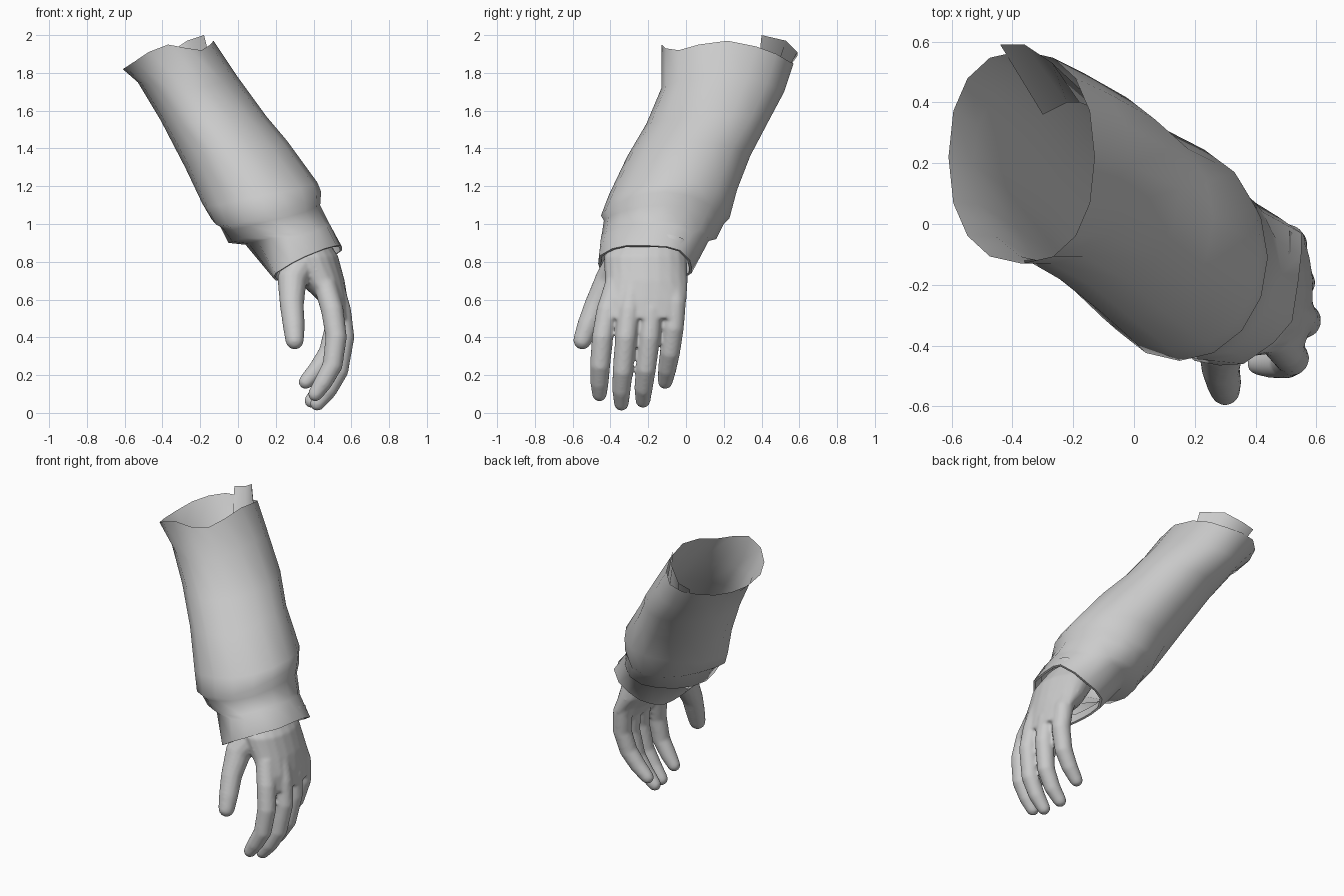
import bpy, math
from mathutils import Vector

cube = bpy.data.objects.get("Cube")
if cube:
    bpy.data.objects.remove(cube, do_unlink=True)

grey = bpy.data.materials.new("plain grey")
grey.use_nodes = True
COLOUR = (0.6, 0.6, 0.6, 1)
grey.diffuse_color = COLOUR
grey.node_tree.nodes["Principled BSDF"].inputs["Base Color"].default_value = COLOUR


def loft(name, rings, closed=True, caps=False):
    """Skin a list of equal-length point rings."""
    n = len(rings[0])
    verts = [p for ring in rings for p in ring]
    faces = []
    for r in range(len(rings) - 1):
        for i in range(n if closed else n - 1):
            j = (i + 1) % n
            faces.append((r * n + i, r * n + n + i, r * n + n + j, r * n + j))
    if caps:
        faces.append(tuple(range(n)))
        faces.append(tuple(reversed(range(len(verts) - n, len(verts)))))
    mesh = bpy.data.meshes.new(name)
    mesh.from_pydata(verts, [], faces)
    mesh.materials.append(grey)
    obj = bpy.data.objects.new(name, mesh)
    bpy.context.collection.objects.link(obj)
    return obj


def select(*objs):
    bpy.ops.object.select_all(action='DESELECT')
    for o in objs:
        o.select_set(True)
    bpy.context.view_layer.objects.active = objs[0]


def smooth(obj, angle):
    select(obj)
    bpy.ops.object.shade_smooth_by_angle(angle=math.radians(angle))


SIDES = 16


def cloth_ring(left, right, front, back, power=1.0, sag=0.0):
    """Oval through four extremes, each (position, height); power < 1 squares it,
    sag lowers the front left."""
    cx, cy = (left[0] + right[0]) / 2, (front[0] + back[0]) / 2
    rx, ry = (right[0] - left[0]) / 2, (back[0] - front[0]) / 2
    ring = []
    for i in range(SIDES):
        a = math.tau * i / SIDES
        c, s = math.cos(a), math.sin(a)
        z = c * c * (right if c > 0 else left)[1] + s * s * (back if s > 0 else front)[1]
        z -= sag * max(0, math.cos(a - math.radians(225))) ** 4
        ring.append(Vector((cx + rx * math.copysign(abs(c) ** power, c),
                            cy + ry * math.copysign(abs(s) ** power, s), z)))
    return ring


# Ragged upper rim, heights listed anticlockwise from the left side
rim = cloth_ring((-.61, 1.82), (-.13, 1.97), (-.13, 1.95), (.57, 1.85), power=.87)
for p, z in zip(rim, (1.97, 1.94, 1.9, 1.86, 1.85, 1.85, 1.84, 1.83,
                      1.82, 1.83, 1.86, 1.91, 1.95, 1.93, 1.92, 1.95)):
    p.z = z

# Cuff opening, anticlockwise from the left side
opening = [Vector(p) for p in (
    (.54, -.19, .885), (.55, -.1, .88), (.55, -.03, .86), (.48, .02, .81),
    (.4, .03, .77), (.32, .03, .74), (.25, 0, .72), (.21, -.07, .7),
    (.2, -.16, .7), (.19, -.25, .71), (.19, -.36, .72), (.2, -.45, .74),
    (.28, -.465, .79), (.36, -.46, .83), (.46, -.39, .87), (.52, -.32, .885))]
middle = Vector((.37, -.21, .79))
inner = [p.lerp(middle, .06) for p in opening]
deep = [p + Vector((-.03, .02, .07)) for p in inner]

# Sleeve: wide upper part, stepped drooping hem, then the cuff turned in at the wrist
sleeve = loft("sleeve", [
    rim,
    cloth_ring((-.53, 1.75), (-.01, 1.79), (-.13, 1.72), (.52, 1.7), power=.95),
    cloth_ring((-.41, 1.55), (.15, 1.57), (-.21, 1.53), (.44, 1.55)),
    cloth_ring((-.28, 1.3), (.26, 1.44), (-.31, 1.36), (.34, 1.36)),
    cloth_ring((-.19, 1.12), (.42, 1.22), (-.41, 1.16), (.27, 1.18), sag=.04),
    cloth_ring((-.14, 1.04), (.44, 1.17), (-.45, 1.06), (.23, 1.03), sag=.06),
    cloth_ring((-.1, 1.01), (.435, 1.1), (-.435, 1.03), (.2, 1.0), sag=.05),
    cloth_ring((-.05, .9), (.475, 1.02), (-.445, .95), (.16, .92)),
    cloth_ring((.04, .89), (.485, 1.0), (-.45, .93), (.12, .91), power=.95),
    opening, inner, deep])
smooth(sleeve, 60)

# Loose flap standing behind the upper opening, tucked into the sleeve below
flap_top = [(-.18, .4, 2.0), (-.27, .53, 1.97), (-.36, .59, 1.91), (-.44, .59, 1.89)]
flap_low = [(-.08, .36, 1.6), (-.13, .4, 1.58), (-.22, .4, 1.57), (-.3, .36, 1.57)]
smooth(loft("sleeve_flap", [flap_top, flap_low], closed=False), 60)


def oval(centre, rx, ry, n=20):
    return [Vector(centre) + Vector((rx * math.cos(math.tau * i / n), ry * math.sin(math.tau * i / n), 0))
            for i in range(n)]


def digit(name, path, radii, n=14):
    """Tapered round tube with a rounded tip."""
    pts = [Vector(p) for p in path]
    tip = (pts[-1] - pts[-2]).normalized()
    end, r_end = pts[-1], radii[-1]
    radii = list(radii)
    for t in (30, 60, 82):
        pts.append(end + tip * r_end * math.sin(math.radians(t)))
        radii.append(r_end * math.cos(math.radians(t)))
    rings = []
    for i, p in enumerate(pts):
        d = (pts[min(i + 1, len(pts) - 1)] - pts[max(i - 1, 0)]).normalized()
        u = d.cross(Vector((0, 1, 0))).normalized()
        v = d.cross(u)
        rings.append([p + radii[i] * (u * math.cos(math.tau * k / n) + v * math.sin(math.tau * k / n))
                      for k in range(n)])
    return loft(name, rings, caps=True)


# Palm and wrist
hand = loft("hand", [
    oval((.33, -.19, .94), .13, .18),
    oval((.38, -.215, .83), .15, .22),
    oval((.44, -.21, .7), .125, .22),
    oval((.5, -.22, .6), .08, .225),
    oval((.54, -.23, .5), .05, .19)], caps=True)

# Fingers and thumb
finger_radii = (.06, .06, .057, .054, .049, .04)
digits = [
    digit("index_finger", [(.46, -.37, .68), (.5, -.415, .54), (.52, -.442, .4), (.5, -.455, .25),
                           (.45, -.458, .16), (.41, -.458, .1)], finger_radii),
    digit("middle_finger", [(.5, -.28, .68), (.54, -.302, .54), (.56, -.318, .4), (.53, -.335, .22),
                            (.475, -.342, .12), (.42, -.342, .05)], finger_radii),
    digit("ring_finger", [(.49, -.18, .68), (.53, -.183, .54), (.54, -.193, .4), (.51, -.213, .23),
                          (.45, -.225, .13), (.39, -.228, .065)], finger_radii),
    digit("little_finger", [(.46, -.07, .7), (.505, -.06, .58), (.515, -.068, .45), (.48, -.085, .32),
                            (.42, -.1, .23), (.36, -.11, .165)], finger_radii),
    digit("thumb", [(.35, -.33, .82), (.285, -.405, .7), (.285, -.475, .57), (.295, -.52, .46),
                    (.3, -.548, .385)], (.09, .08, .064, .058, .05))]

# Blend the hand into one soft skin
select(hand, *digits)
bpy.ops.object.join()
remesh = hand.modifiers.new("blend", 'REMESH')
remesh.mode = 'VOXEL'
remesh.voxel_size = .009
remesh.use_smooth_shade = True
soften = hand.modifiers.new("soften", 'SMOOTH')
soften.factor = .5
soften.iterations = 8
